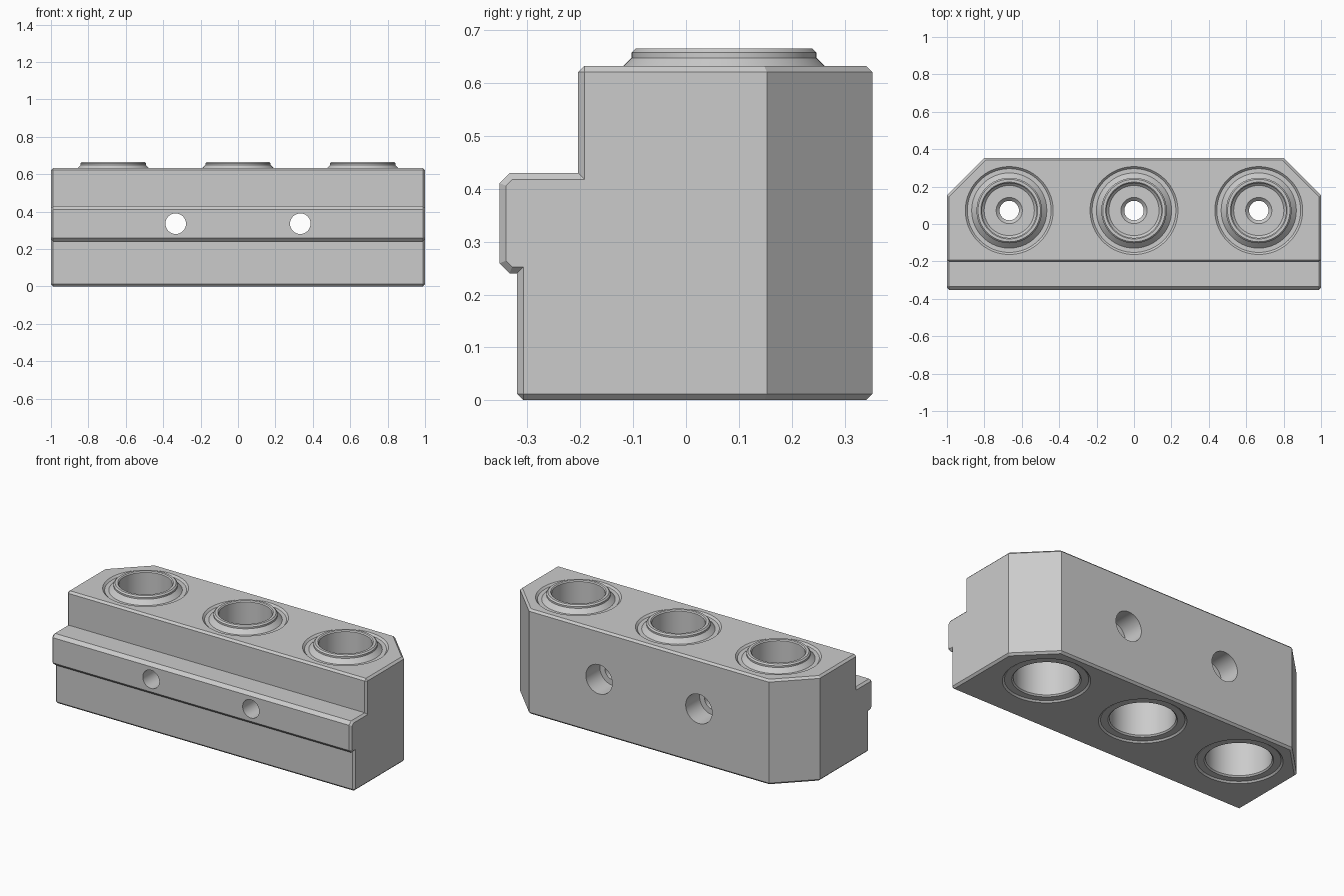
import bpy, bmesh, math
from mathutils import Vector, Matrix

if "Cube" in bpy.data.objects:
    bpy.data.objects.remove(bpy.data.objects["Cube"])

steel = bpy.data.materials.new("light_grey_steel")
steel.use_nodes = True
grey = (0.6, 0.6, 0.6, 1)
steel.diffuse_color = grey
steel.node_tree.nodes["Principled BSDF"].inputs["Base Color"].default_value = grey

TOP, CH = 0.633, 0.012
PORTS, PORT_Y = (-0.667, 0, 0.667), 0.072
BOLTS, BOLT_Z = (-0.333, 0.333), 0.335


def make_object(name, bm):
    bmesh.ops.recalc_face_normals(bm, faces=bm.faces)
    mesh = bpy.data.meshes.new(name)
    bm.to_mesh(mesh)
    bm.free()
    mesh.materials.append(steel)
    ob = bpy.data.objects.new(name, mesh)
    bpy.context.collection.objects.link(ob)
    return ob


def lathe(name, profile, matrix, segments=64):
    """Spin a closed (radius, height) loop; points on the axis are merged."""
    bm = bmesh.new()
    pts = [bm.verts.new((r, 0, z)) for r, z in profile]
    edges = [bm.edges.new((a, b)) for a, b in zip(pts, pts[1:] + pts[:1])]
    bmesh.ops.spin(bm, geom=pts + edges, cent=(0, 0, 0), axis=(0, 0, 1),
                   angle=2 * math.pi, steps=segments, use_merge=True)
    bmesh.ops.remove_doubles(bm, verts=bm.verts, dist=1e-5)
    bm.transform(matrix)
    return make_object(name, bm)


def smooth(ob):
    bpy.ops.object.select_all(action="DESELECT")
    ob.select_set(True)
    bpy.context.view_layer.objects.active = ob
    bpy.ops.object.shade_smooth_by_angle(angle=math.radians(25))


# Stepped block: side profile (y, z) extruded along x
side = [(-0.32, 0), (-0.32, 0.24), (-0.334, 0.24), (-0.353, 0.259),
        (-0.353, 0.411), (-0.334, 0.43), (-0.192 - CH, 0.43),
        (-0.192 - CH, TOP), (0.353, TOP), (0.353, 0)]
bm = bmesh.new()
face = bm.faces.new([bm.verts.new((-1, y, z)) for y, z in side])
ext = bmesh.ops.extrude_face_region(bm, geom=[face])
bmesh.ops.translate(bm, vec=(2, 0, 0),
                    verts=[g for g in ext["geom"] if isinstance(g, bmesh.types.BMVert)])

# Cut off both rear corners
for s in (-1, 1):
    cut = bmesh.ops.bisect_plane(bm, geom=bm.verts[:] + bm.edges[:] + bm.faces[:],
                                 plane_co=(s, 0.153, 0), plane_no=(s, 1, 0),
                                 clear_outer=True)
    bmesh.ops.holes_fill(
        bm, edges=[g for g in cut["geom_cut"] if isinstance(g, bmesh.types.BMEdge)])
bmesh.ops.recalc_face_normals(bm, faces=bm.faces)

# Chamfer every square outside edge
sharp = [e for e in bm.edges if e.calc_face_angle_signed(0) > 1.2]
bmesh.ops.bevel(bm, geom=sharp, offset=CH, segments=1, affect="EDGES",
                clamp_overlap=False)
block = make_object("block", bm)

# Cutters for the port seats and the counterbored bolt holes
seat = [(0, -0.02), (0.267, -0.02), (0.223, 0.024 - CH / 2), (0.223, TOP - CH),
        (0.255, TOP + 0.02), (0, TOP + 0.02)]
seat[1:3] = [(0.255, -0.02), (0.223, CH)]
bolt = [(0, -0.5), (0.055, -0.5), (0.055, 0.22), (0.088, 0.22), (0.088, 0.5), (0, 0.5)]
cutters = [lathe("seat_cutter", seat, Matrix.Translation((x, PORT_Y, 0))) for x in PORTS]
cutters += [lathe("bolt_cutter", bolt,
                  Matrix.Translation((x, 0, BOLT_Z)) @ Matrix.Rotation(-math.pi / 2, 4, "X"))
            for x in BOLTS]
for c in cutters:
    mod = block.modifiers.new("cut", "BOOLEAN")
    mod.object, mod.solver = c, "EXACT"
bpy.context.view_layer.objects.active = block
for mod in list(block.modifiers):
    bpy.ops.object.modifier_apply(modifier=mod.name)
for c in cutters:
    bpy.data.objects.remove(c)
smooth(block)

# Port bushings: flared collar, upper bore, drilled web and wider lower bore
bushing = [(0.224, 0.008), (0.224, 0.622), (0.201, 0.622), (0.175, 0.648),
           (0.175, 0.658), (0.167, 0.666), (0.152, 0.666), (0.146, 0.660),
           (0.146, 0.345), (0.134, 0.333), (0.07, 0.333), (0.052, 0.315),
           (0.052, 0.28), (0.177, 0.28), (0.177, 0.016), (0.185, 0.008)]
for i, x in enumerate(PORTS):
    smooth(lathe("port_bushing_%d" % (i + 1), bushing, Matrix.Translation((x, PORT_Y, 0))))
